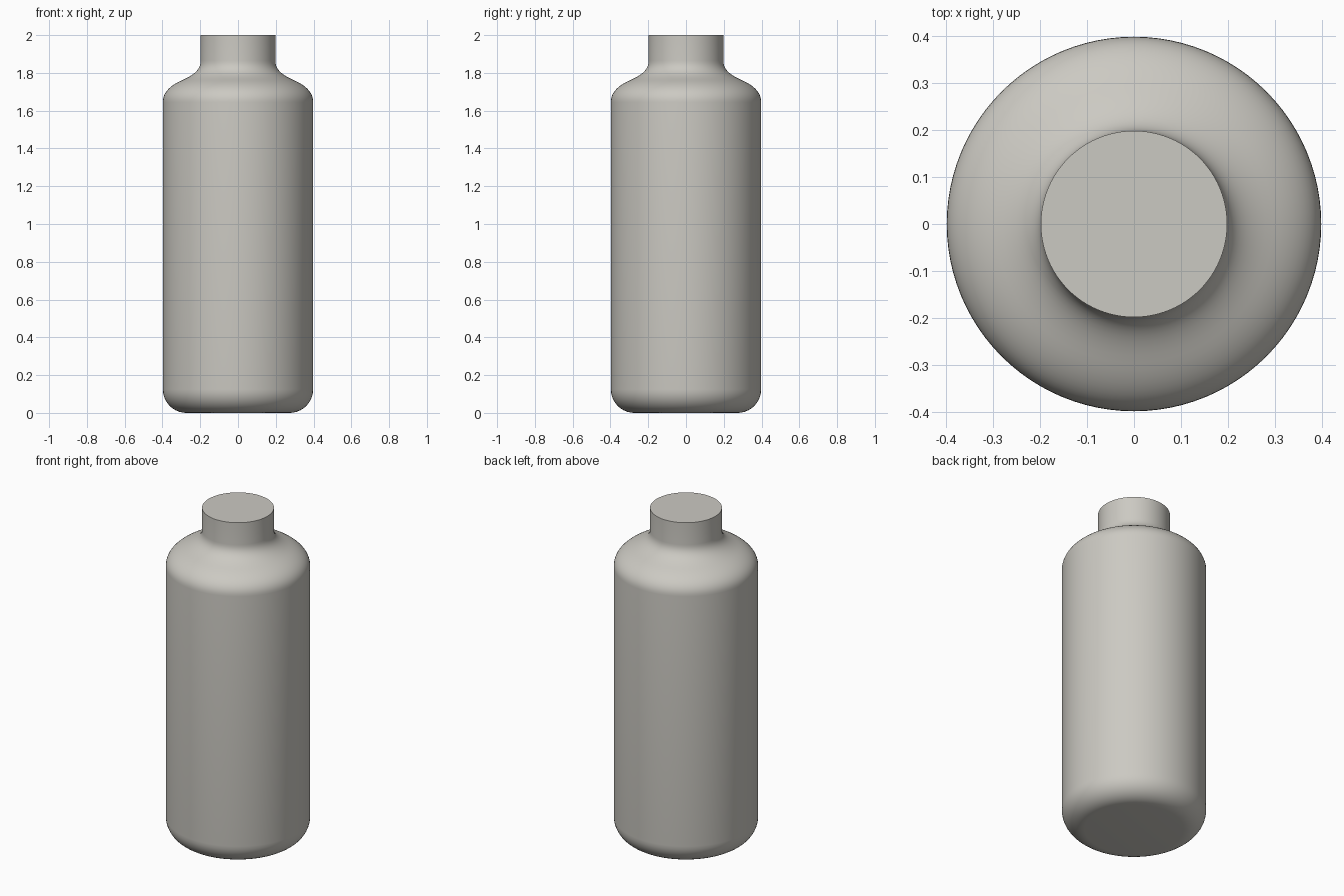
import bpy, bmesh, math
from mathutils import Vector
from mathutils.geometry import interpolate_bezier

if "Cube" in bpy.data.objects:
    bpy.data.objects.remove(bpy.data.objects["Cube"])

SEGMENTS = 96
BODY_R, NECK_R = 0.398, 0.198


def curve(a, b, c, d, n):
    """Points (radius, height) along a cubic curve."""
    return [p.to_2d() for p in interpolate_bezier(
        *(Vector((r, z, 0)) for r, z in (a, b, c, d)), n)]


# Half profile, from the base centre to the mouth centre
fillet = 0.125
profile = [Vector((0, 0))]
for i in range(11):
    t = math.radians(-90 + 9 * i)
    profile.append(Vector((BODY_R - fillet + fillet * math.cos(t),
                           fillet + fillet * math.sin(t))))
profile += curve((BODY_R, 1.645), (BODY_R, 1.70), (0.355, 1.735), (0.295, 1.762), 12)
profile += curve((0.295, 1.762), (0.235, 1.789), (NECK_R, 1.815), (NECK_R, 1.865), 12)[1:]
profile += [Vector((NECK_R, 2)), Vector((0, 2))]

# Bottle: spin the profile around z
bm = bmesh.new()
verts = [bm.verts.new((r, 0, z)) for r, z in profile]
edges = [bm.edges.new(pair) for pair in zip(verts, verts[1:])]
bmesh.ops.spin(bm, geom=verts + edges, cent=(0, 0, 0), axis=(0, 0, 1),
               angle=math.tau, steps=SEGMENTS, use_merge=True)
bmesh.ops.remove_doubles(bm, verts=bm.verts, dist=1e-4)
bmesh.ops.recalc_face_normals(bm, faces=bm.faces)

mesh = bpy.data.meshes.new("bottle")
bm.to_mesh(mesh)
bm.free()
bottle = bpy.data.objects.new("bottle", mesh)
bpy.context.collection.objects.link(bottle)

# Warm grey finish
grey = bpy.data.materials.new("warm grey")
grey.diffuse_color = (0.60, 0.585, 0.54, 1)
grey.use_nodes = True
grey.node_tree.nodes["Principled BSDF"].inputs["Base Color"].default_value = grey.diffuse_color
mesh.materials.append(grey)

# Smooth walls with a crisp mouth rim
bpy.context.view_layer.objects.active = bottle
bottle.select_set(True)
bpy.ops.object.shade_smooth_by_angle(angle=math.radians(30))
